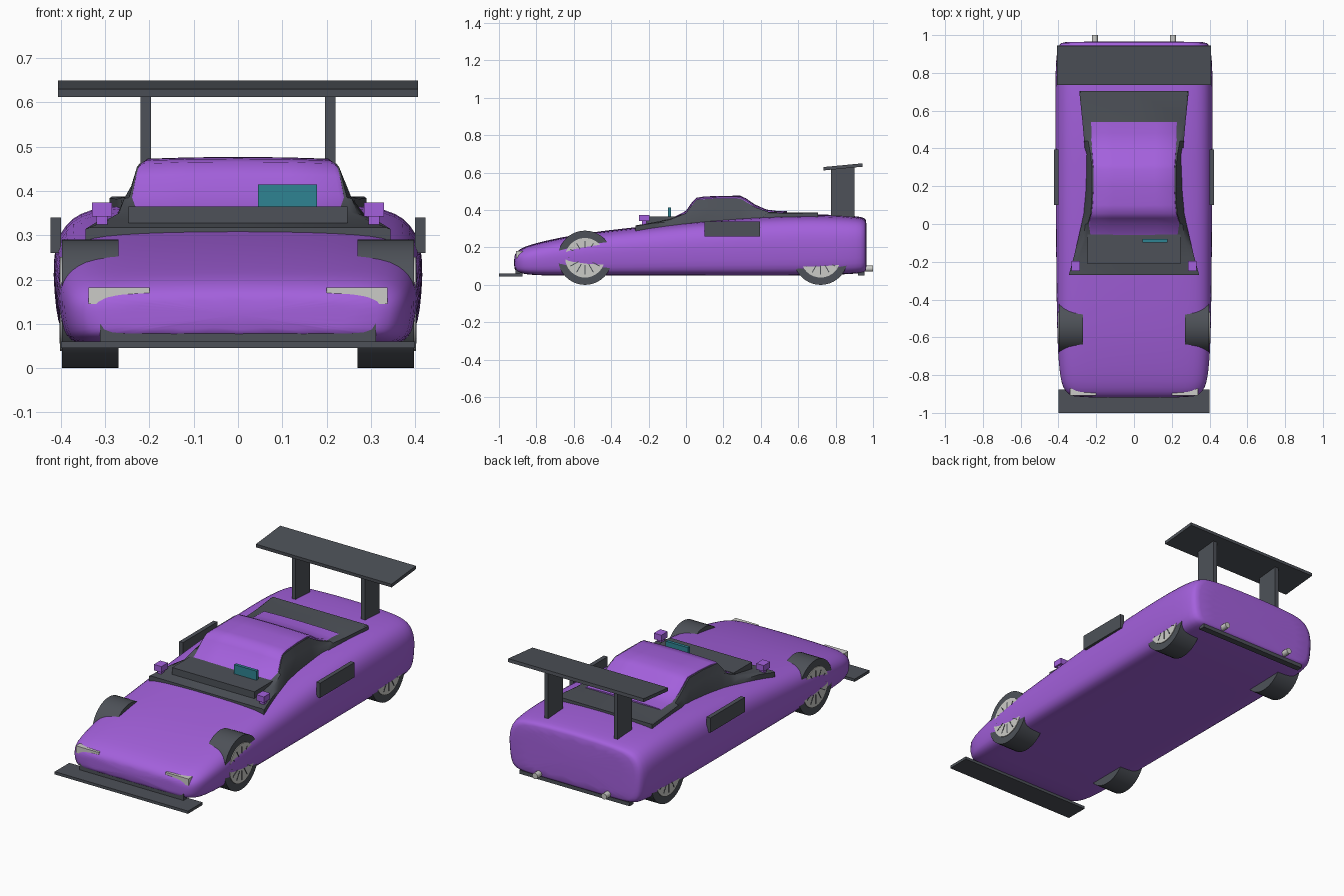
import bpy, bmesh, math
from mathutils import Matrix

if "Cube" in bpy.data.objects:
    bpy.data.objects.remove(bpy.data.objects["Cube"])


def material(name, rgb):
    m = bpy.data.materials.new(name)
    m.diffuse_color = (*rgb, 1)
    m.use_nodes = True
    m.node_tree.nodes["Principled BSDF"].inputs["Base Color"].default_value = m.diffuse_color
    return m


PURPLE = material("purple paint", (0.37, 0.118, 0.72))
DARK = material("dark grey", (0.075, 0.083, 0.098))
SILVER = material("light grey", (0.6, 0.6, 0.57))
TEAL = material("teal glass", (0.028, 0.23, 0.29))


def finish(name, bm, mat, smooth=None, subdiv=0):
    bmesh.ops.recalc_face_normals(bm, faces=bm.faces)
    me = bpy.data.meshes.new(name)
    bm.to_mesh(me)
    bm.free()
    ob = bpy.data.objects.new(name, me)
    bpy.context.collection.objects.link(ob)
    me.materials.append(mat)
    if subdiv:
        mod = ob.modifiers.new("smooth", "SUBSURF")
        mod.levels = mod.render_levels = subdiv
    if smooth:
        bpy.context.view_layer.objects.active = ob
        ob.select_set(True)
        bpy.ops.object.shade_smooth_by_angle(angle=math.radians(smooth))
        ob.select_set(False)
    return ob


def box(name, x, y, z, mat, tilt=0):
    """Box from three (low, high) ranges, optionally tilted about x."""
    bm = bmesh.new()
    size = [b - a for a, b in (x, y, z)]
    mid = [(a + b) / 2 for a, b in (x, y, z)]
    bmesh.ops.create_cube(bm, size=1, matrix=Matrix.Translation(mid)
                          @ Matrix.Rotation(tilt, 4, "X") @ Matrix.Diagonal((*size, 1)))
    return finish(name, bm, mat)


def box_pair(name, x, y, z, mat):
    box(name + "_right", x, y, z, mat)
    box(name + "_left", (-x[1], -x[0]), y, z, mat)


def cylinder(name, r, depth, centre, axis, mat, sides=32):
    bm = bmesh.new()
    rot = Matrix.Rotation(math.pi / 2, 4, "Y" if axis == "X" else "X")
    bmesh.ops.create_cone(bm, cap_ends=True, segments=sides, radius1=r, radius2=r,
                          depth=depth, matrix=Matrix.Translation(centre) @ rot)
    return finish(name, bm, mat, smooth=35)


def loft(name, sections, mat, smooth, subdiv=0):
    """Skin half sections [(y, [(x, z), ...])], running bottom to top, mirrored in x."""
    bm = bmesh.new()
    rings = []
    for y, half in sections:
        ring = half + [(-x, z) for x, z in reversed(half) if x > 0]
        rings.append([bm.verts.new((x, y, z)) for x, z in ring])
    n = len(rings[0])
    for a, b in zip(rings, rings[1:]):
        for i in range(n):
            j = (i + 1) % n
            bm.faces.new((a[i], a[j], b[j], b[i]))
    bm.faces.new(rings[0])
    bm.faces.new(rings[-1])
    return finish(name, bm, mat, smooth, subdiv)


# Main body shell: one cross-section scaled along the length
profile = [(0, 0), (.5, 0), (.8, 0), (.9, .025), (.96, .1), (.985, .25), (1, .5), (.992, .66),
           (.963, .78), (.9, .885), (.8, .945), (.65, .972), (.4, .992), (0, 1)]
stations = [  # y, half width, bottom, top
    (-.92, .30, .085, .155), (-.907, .345, .07, .178), (-.87, .378, .058, .203),
    (-.8, .394, .051, .225), (-.68, .404, .05, .252), (-.54, .409, .05, .278),
    (-.3, .412, .05, .306), (0, .415, .05, .338), (.3, .417, .05, .363),
    (.55, .418, .05, .376), (.75, .418, .052, .378), (.88, .414, .058, .371),
    (.94, .404, .063, .364), (.96, .388, .07, .355), (.966, .36, .085, .338)]
loft("body_shell", [(y, [(u * w, zb + v * (zt - zb)) for u, v in profile])
                    for y, w, zb, zt in stations], PURPLE, 50, subdiv=1)

# Dark cabin with side windows, flared at both ends
cabin = [  # y, base half width, top half width, top height
    (-.27, .345, .335, .318), (-.17, .318, .29, .335), (-.08, .296, .255, .352),
    (0, .278, .246, .385), (.055, .266, .228, .455), (.17, .258, .222, .462),
    (.29, .256, .222, .462), (.37, .258, .23, .415), (.44, .264, .243, .390),
    (.55, .274, .266, .386), (.705, .29, .285, .388)]
loft("cabin", [(y, [(0, .27), (wb, .27), (wb, min(zt - .004, .335 + .05 * (y > .4))),
                    (wb * .35 + wt * .65, zt - (zt - .33) * .35 if zt > .4 else zt - .002),
                    (wt, zt), (0, zt)]) for y, wb, wt, zt in cabin], DARK, 40)

# Painted roof running from windscreen to rear window
roof = [  # y, half width, height
    (-.07, .245, .358), (0, .243, .395), (.03, .235, .438), (.055, .228, .465),
    (.1, .222, .472), (.2, .217, .475), (.29, .217, .476), (.32, .22, .462),
    (.37, .224, .428), (.43, .229, .402), (.48, .233, .395), (.54, .236, .393)]
loft("roof", [(y, [(0, z - .03), (w, z - .025), (w * .985, z - .01), (w * .94, z - .003),
                   (w * .5, z), (0, z + .001)]) for y, w, z in roof], PURPLE, 40)

# Dashboard cowl, teal screen and mirrors
box("cowl", (-.247, .247), (-.212, -.055), (.31, .365), DARK)
box("teal_screen", (.045, .178), (-.097, -.08), (.355, .415), TEAL)
box_pair("mirror", (.285, .33), (-.25, -.195), (.342, .374), PURPLE)
box_pair("mirror_stalk", (.295, .32), (-.235, -.21), (.29, .345), PURPLE)

# Side intakes
box_pair("side_intake", (.40, .423), (.1, .395), (.26, .34), DARK)

# Wheels: tyre, rim disc and thin dark gaps between spokes
for end, y in (("front", -.54), ("rear", .72)):
    for side, s in (("right", 1), ("left", -1)):
        tag = f"{end}_{side}"
        cylinder("tyre_" + tag, .145, .128, (s * .334, y, .145), "X", DARK, 40)
        cylinder("rim_" + tag, .106, .006, (s * .399, y, .145), "X", SILVER)
        bm = bmesh.new()
        for k in range(12):
            spin = Matrix.Rotation(k * math.tau / 12, 4, "X")
            place = Matrix.Translation((s * .401, y, .145))
            bmesh.ops.create_cube(bm, size=1, matrix=place @ spin
                                  @ Matrix.Translation((0, 0, .065))
                                  @ Matrix.Diagonal((.005, .005, .05, 1)))
        finish("spoke_gaps_" + tag, bm, DARK)

# Front splitter with its mounting strip, and headlights
box("splitter", (-.4, .4), (-1, -.875), (.045, .06), DARK)
box("splitter_mount", (-.312, .312), (-.912, -.885), (.05, .106), DARK)
box_pair("headlight", (.2, .338), (-.908, -.872), (.145, .182), SILVER)

# Rear wing on two uprights
box("wing", (-.407, .407), (.735, .945), (.622, .64), DARK, tilt=math.radians(5.5))
box_pair("wing_upright", (.197, .22), (.775, .9), (.34, .628), DARK)

# Rear diffuser strip and exhausts
box("diffuser", (-.33, .33), (.92, .955), (.05, .07), DARK)
for side, s in (("right", 1), ("left", -1)):
    cylinder("exhaust_" + side, .016, .1, (s * .207, .95, .087), "Y", SILVER, 16)
